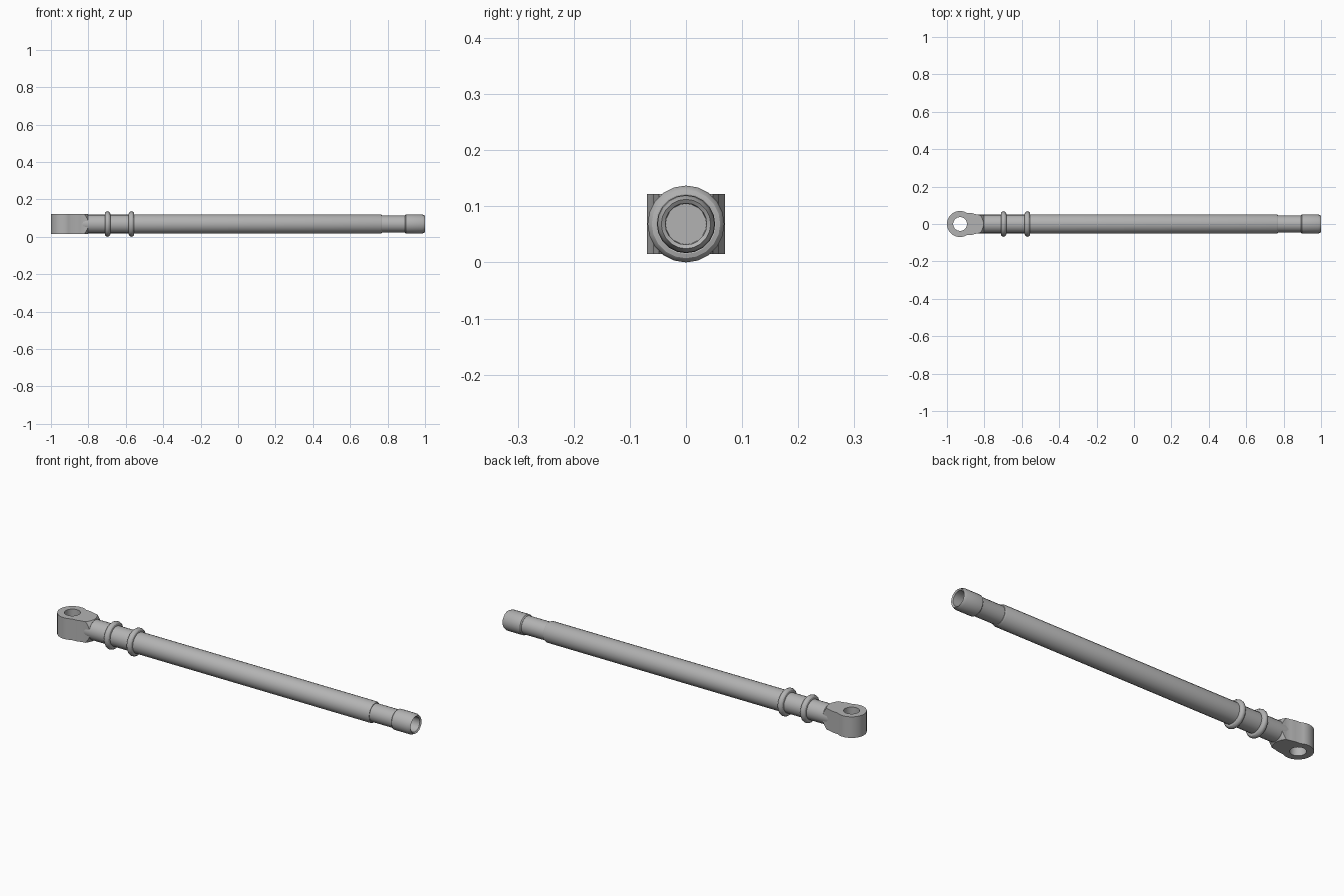
import bpy, bmesh, math

AXIS_Z = 0.0685
HALF = 0.0535  # half height of the eye lug

cube = bpy.data.objects.get("Cube")
if cube:
    bpy.data.objects.remove(cube, do_unlink=True)

steel = bpy.data.materials.new("grey_steel")
steel.use_nodes = True
GREY = (0.45, 0.45, 0.45, 1)
steel.diffuse_color = GREY
steel.node_tree.nodes["Principled BSDF"].inputs["Base Color"].default_value = GREY


def make(name, bm):
    bmesh.ops.remove_doubles(bm, verts=bm.verts, dist=1e-5)
    bmesh.ops.recalc_face_normals(bm, faces=bm.faces)
    mesh = bpy.data.meshes.new(name)
    bm.to_mesh(mesh)
    bm.free()
    mesh.materials.append(steel)
    ob = bpy.data.objects.new(name, mesh)
    ob.location.z = AXIS_Z
    bpy.context.collection.objects.link(ob)
    return ob


def lathe(name, profile, sides=20, closed=False):
    """Revolve (x, radius) points about the x axis."""
    bm = bmesh.new()
    pts = profile + profile[:1] if closed else profile
    verts = [bm.verts.new((x, 0, r)) for x, r in pts]
    edges = [bm.edges.new(pair) for pair in zip(verts, verts[1:])]
    bmesh.ops.spin(bm, geom=verts + edges, cent=(0, 0, 0), axis=(1, 0, 0),
                   angle=math.tau, steps=sides, use_merge=False)
    return make(name, bm)


def prism(name, outline, half):
    """Extrude an (x, y) outline to both sides of the axis."""
    bm = bmesh.new()
    face = bm.faces.new([bm.verts.new((x, y, -half)) for x, y in outline])
    new = bmesh.ops.extrude_face_region(bm, geom=[face])["geom"]
    bmesh.ops.translate(bm, vec=(0, 0, 2 * half),
                        verts=[v for v in new if isinstance(v, bmesh.types.BMVert)])
    return make(name, bm)


def arc(cx, radius, start, end, n):
    return [(cx + radius * math.cos(a), radius * math.sin(a))
            for a in (math.radians(start + (end - start) * i / n) for i in range(n + 1))]


def cut(ob, cutter, operation):
    cutter.hide_render = True
    mod = ob.modifiers.new("cut", 'BOOLEAN')
    mod.operation, mod.object, mod.solver = operation, cutter, 'EXACT'
    bpy.context.view_layer.objects.active = ob
    bpy.ops.object.modifier_apply(modifier=mod.name)
    bpy.data.objects.remove(cutter, do_unlink=True)


parts = []

# Main rod
parts.append(lathe("main_rod", [(-0.58, 0), (-0.58, 0.052), (0.762, 0.052),
                                (0.77, 0.048), (0.77, 0)]))

# Slimmer collar between the lug and the rod
parts.append(lathe("collar", [(-0.84, 0), (-0.84, 0.05), (-0.57, 0.05), (-0.57, 0)]))

# Neck and hollow tip
parts.append(lathe("neck", [(0.76, 0), (0.76, 0.045), (0.9, 0.045), (0.9, 0)]))
parts.append(lathe("hollow_tip", [(0.893, 0), (0.893, 0.046), (0.898, 0.051), (0.985, 0.051),
                                  (1.0, 0.044), (0.995, 0.037), (0.94, 0.036), (0.94, 0)]))

# Two rounded rings
for label, x in (("outer", -0.697), ("inner", -0.57)):
    ring = [(x + px, 0.0535 + pr) for px, pr in arc(0, 0.015, 0, 330, 11)]
    parts.append(lathe(label + "_ring", ring, closed=True))

# Eye lug: round head flowing into a square neck, with coned corners
half_side = [(-0.80, 0.047), (-0.825, 0.048), (-0.845, 0.052), (-0.865, 0.058)]
outline = (half_side + arc(-0.93, 0.07, 58, 302, 20)
           + [(x, -y) for x, y in reversed(half_side)])
lug = prism("eye_lug", outline, HALF)
cone = lathe("cone_cutter", [(-1.1, 0), (-1.1, 0.2), (-0.87, 0.12), (-0.825, 0.075),
                             (-0.802, 0.051), (-0.802, 0)], sides=32)
cut(lug, cone, 'INTERSECT')
hole = prism("hole_cutter", arc(-0.93, 0.037, 0, 345, 23), 0.1)
cut(lug, hole, 'DIFFERENCE')
parts.append(lug)

# Smooth shading with crisp edges
bpy.ops.object.select_all(action='DESELECT')
for ob in parts:
    ob.select_set(True)
bpy.context.view_layer.objects.active = lug
bpy.ops.object.shade_smooth_by_angle(angle=math.radians(30))
